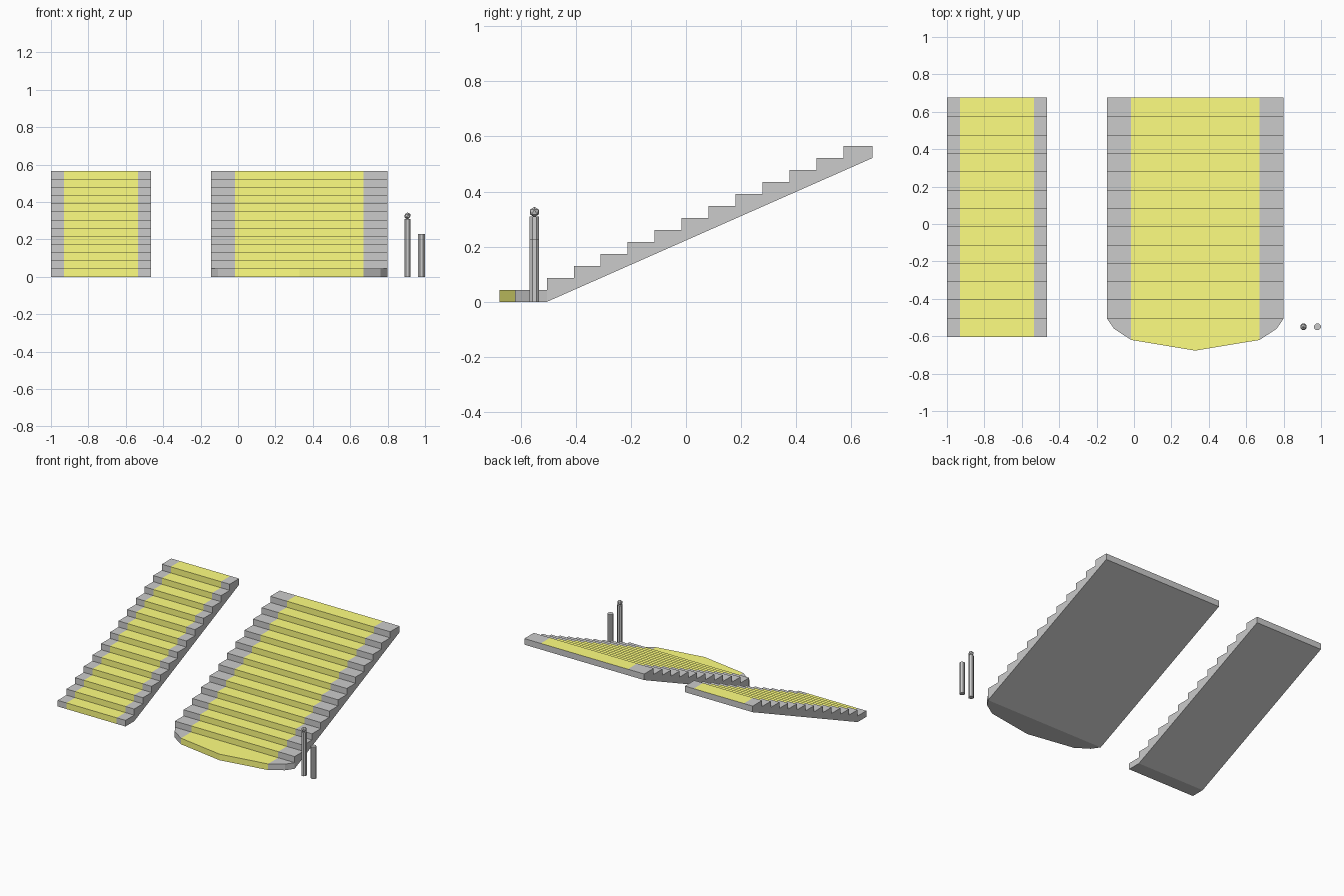
import bpy, bmesh, math
from mathutils import Matrix

if "Cube" in bpy.data.objects:
    bpy.data.objects.remove(bpy.data.objects["Cube"])

STEPS, RISE, RUN = 13, 0.0435, 0.0978
FIRST, BACK, TOP = -0.505, 0.677, 0.5655

yellow = bpy.data.materials.new("yellow_carpet")
yellow.diffuse_color = (1.0, 1.0, 0.22, 1)
yellow.use_nodes = True
yellow.node_tree.nodes["Principled BSDF"].inputs["Base Color"].default_value = yellow.diffuse_color


def finish(bm, name, mats=()):
    bmesh.ops.recalc_face_normals(bm, faces=bm.faces)
    me = bpy.data.meshes.new(name)
    bm.to_mesh(me)
    bm.free()
    for m in mats:
        me.materials.append(m)
    ob = bpy.data.objects.new(name, me)
    bpy.context.collection.objects.link(ob)
    return ob


def profile(front):
    """Side outline (y, z): treads and risers first, then the soffit."""
    pts = [(front, 0), (front, RISE)]
    for i in range(1, STEPS):
        y = FIRST + (i - 1) * RUN
        pts += [(y, i * RISE), (y, (i + 1) * RISE)]
    return pts + [(BACK, TOP), (BACK, TOP - RISE), (FIRST, 0)]


def staircase(name, columns, carpet):
    """columns: (x, front edge y); carpet: x range of the yellow runner."""
    bm = bmesh.new()
    cols = [[bm.verts.new((x, y, z)) for y, z in profile(f)] for x, f in columns]
    n = len(cols[0])
    for (xa, _), (xb, _), a, b in zip(columns, columns[1:], cols, cols[1:]):
        inside = carpet[0] < (xa + xb) / 2 < carpet[1]
        for k in range(n):
            j = (k + 1) % n
            face = bm.faces.new((a[k], a[j], b[j], b[k]))
            face.material_index = int(inside and k < 2 * STEPS)
    bm.faces.new(cols[0])
    bm.faces.new(cols[-1])
    bmesh.ops.remove_doubles(bm, verts=bm.verts, dist=1e-5)
    # clear the seams that lie inside flat areas of one colour
    bmesh.ops.dissolve_limit(bm, angle_limit=math.radians(1), verts=bm.verts,
                             edges=bm.edges, delimit={'MATERIAL'})
    finish(bm, name, (None, yellow))


# Narrow straight flight
staircase("narrow_stairs", [(x, -0.603) for x in (-1.0, -0.93, -0.535, -0.465)],
          (-0.93, -0.535))

# Wide flight with a bowed bottom step
half = [(0.4725, FIRST), (0.435, -0.56), (0.343, -0.62)]
mid = 0.328
wide = [(mid - d, y) for d, y in half] + [(mid, -0.677)]
wide += [(mid + d, y) for d, y in reversed(half)]
staircase("wide_stairs", wide, (mid - 0.343, mid + 0.343))


# Eight-sided railing posts, the taller one with a faceted ball on top
def post(name, x, y, radius, height, ball=False):
    bm = bmesh.new()
    bmesh.ops.create_cone(
        bm, cap_ends=True, segments=8, radius1=radius, radius2=radius, depth=height,
        matrix=Matrix.Translation((x, y, height / 2)) @ Matrix.Rotation(math.pi / 8, 4, 'Z'))
    if ball:
        bmesh.ops.create_icosphere(bm, subdivisions=1, radius=0.019,
                                   matrix=Matrix.Translation((x, y, height + 0.016)))
    finish(bm, name)


post("tall_post", 0.906, -0.55, 0.0185, 0.31, ball=True)
post("short_post", 0.981, -0.55, 0.019, 0.228)
